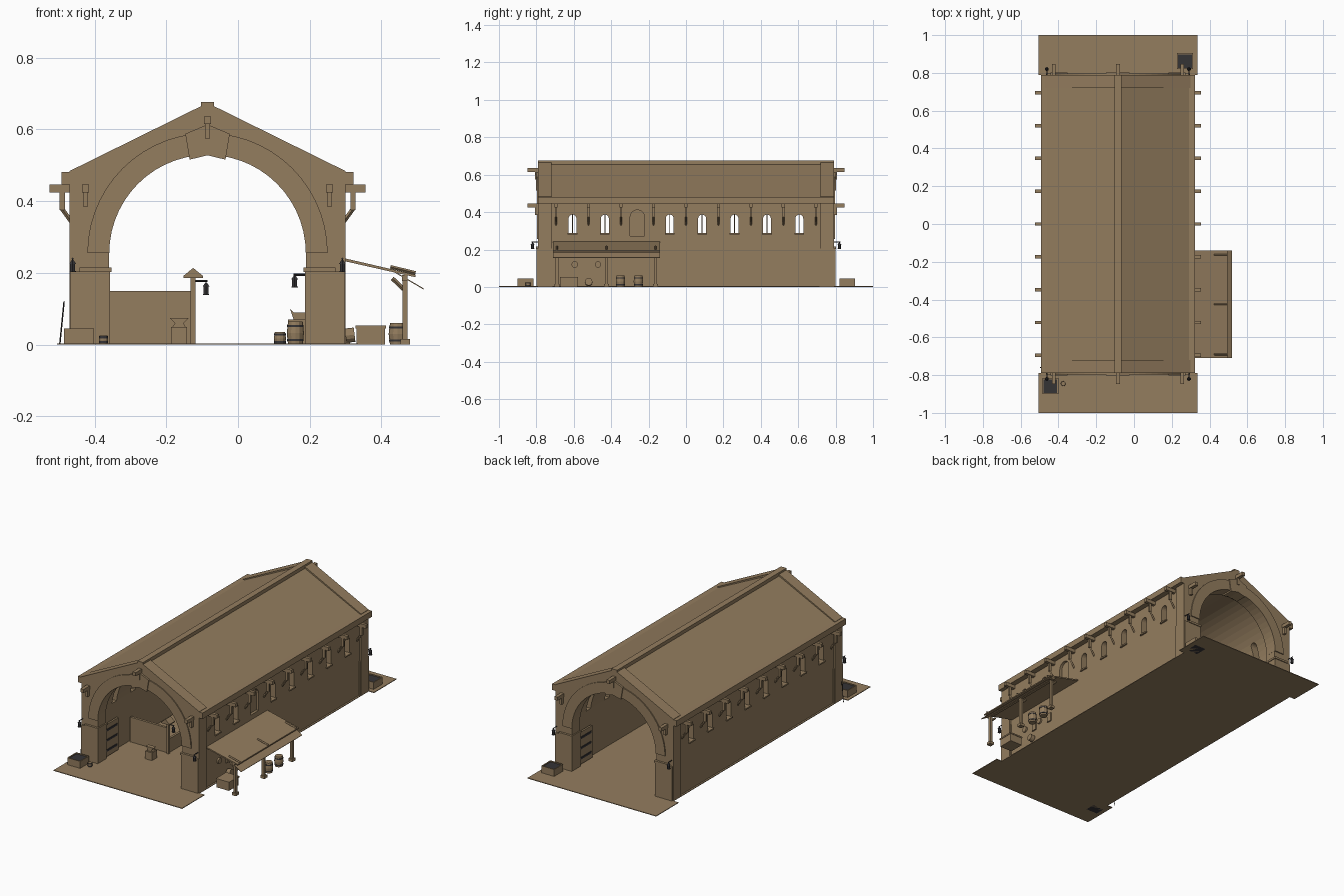
import bpy, bmesh, math
from mathutils import Vector

if "Cube" in bpy.data.objects:
    bpy.data.objects.remove(bpy.data.objects["Cube"])

CX = -0.085          # centre line of the hall
ZC = 0.255           # springing height of the arches


def material(name, col):
    m = bpy.data.materials.new(name)
    m.diffuse_color = (*col, 1)
    m.use_nodes = True
    m.node_tree.nodes["Principled BSDF"].inputs["Base Color"].default_value = m.diffuse_color
    return m


STONE = material("warm brown", (0.295, 0.205, 0.113))
IRON = material("dark iron", (0.035, 0.033, 0.036))


def finish(name, bm, mat):
    bmesh.ops.recalc_face_normals(bm, faces=bm.faces)
    me = bpy.data.meshes.new(name)
    bm.to_mesh(me)
    bm.free()
    me.materials.append(mat)
    ob = bpy.data.objects.new(name, me)
    bpy.context.collection.objects.link(ob)
    return ob


def box(name, x, y, z, mat=STONE):
    bm = bmesh.new()
    bmesh.ops.create_cube(bm, size=1)
    for v in bm.verts:
        v.co = [a + (b - a) * (c + 0.5) for (a, b), c in zip((x, y, z), v.co)]
    return finish(name, bm, mat)


def prism(name, pts, a, b, axis="y", mat=STONE):
    """Extrude a flat profile: (x, z) along y, or (y, z) along x."""
    bm = bmesh.new()
    put = (lambda p: (p[0], a, p[1])) if axis == "y" else (lambda p: (a, p[0], p[1]))
    f = bm.faces.new([bm.verts.new(put(p)) for p in pts])
    g = bmesh.ops.extrude_face_region(bm, geom=[f])
    move = Vector((0, b - a, 0) if axis == "y" else (b - a, 0, 0))
    bmesh.ops.translate(bm, vec=move, verts=[v for v in g["geom"] if isinstance(v, bmesh.types.BMVert)])
    return finish(name, bm, mat)


def rod(name, p, q, r, mat=STONE, sides=4, r2=None):
    p, q = Vector(p), Vector(q)
    bm = bmesh.new()
    bmesh.ops.create_cone(bm, cap_ends=True, segments=sides, radius1=r,
                          radius2=r if r2 is None else r2, depth=(q - p).length)
    rot = (q - p).to_track_quat("Z", "Y")
    for v in bm.verts:
        v.co = rot @ v.co + (p + q) / 2
    return finish(name, bm, mat)


def arc(r, a0=0, a1=180, n=28):
    return [(CX + r * math.cos(math.radians(a0 + (a1 - a0) * i / n)),
             ZC + r * math.sin(math.radians(a0 + (a1 - a0) * i / n))) for i in range(n + 1)]


def shell(hw, eave, ridge, r):
    """Gabled cross-section with an arched passage through it."""
    return [(CX - hw, 0), (CX - hw, eave), (CX, ridge), (CX + hw, eave), (CX + hw, 0),
            (CX + r, 0)] + arc(r) + [(CX - r, 0)]


def barrel(name, x, y, z, r, h):
    for i, (a, b) in enumerate(((0.85, 1), (1, 0.85))):
        rod(name, (x, y, z + h * i / 2), (x, y, z + h * (i + 1) / 2), r * a, STONE, 12, r * b)
    for t in (0.2, 0.8):
        rod(name + "_hoop", (x, y, z + h * t - 0.003), (x, y, z + h * t + 0.003), r * 0.97, IRON, 12)


def lantern(x, y, z):
    rod("lantern_body", (x, y, z), (x, y, z + 0.02), 0.008, IRON, 6)
    rod("lantern_cap", (x, y, z + 0.02), (x, y, z + 0.032), 0.011, IRON, 6, 0.002)
    rod("lantern_foot", (x, y, z - 0.003), (x, y, z), 0.010, IRON, 6)


# Ground slabs
box("floor", (-0.47, 0.30), (-0.79, 0.79), (0, 0.004))
for s in (-1, 1):
    box("forecourt", (-0.505, 0.335), sorted((s * 0.79, s)), (0, 0.004))

# Hall body with vault and arched windows
body = prism("hall_walls", shell(0.375, 0.472, 0.655, 0.300), -0.72, 0.72)


def window_profile(y, w, z0, z1):
    return [(y - w, z0), (y + w, z0)] + [
        (y + w * math.cos(math.pi * i / 8), z1 - w + w * math.sin(math.pi * i / 8)) for i in range(9)] + []


def cut(x0, x1, prof):
    c = prism("window_cutter", prof, x0, x1, "x")
    c.hide_render = True
    c.hide_set(True)
    m = body.modifiers.new("window", "BOOLEAN")
    m.object, m.operation, m.solver = c, "DIFFERENCE", "EXACT"


for i in range(8):
    y = -0.607 + 0.1733 * i
    for s in (-1, 1):
        x0, x1 = sorted((CX + s * 0.2, CX + s * 0.45))
        if s == 1 and i == 2:      # blind niche above the lean-to
            cut(CX + 0.36, CX + 0.45, window_profile(y, 0.038, 0.272, 0.412))
            continue
        cut(x0, x1, window_profile(y, 0.021, 0.288, 0.387))
        rod("window_bar", (CX + s * 0.35, y, 0.287), (CX + s * 0.35, y, 0.387), 0.002)
        box("window_sill", sorted((CX + s * 0.37, CX + s * 0.384)), (y - 0.026, y + 0.026), (0.280, 0.288))

# Roof, ridge and eaves
prism("roof", [(CX - 0.40, 0.455), (CX - 0.40, 0.470), (CX, 0.664), (CX + 0.40, 0.470),
               (CX + 0.40, 0.455), (CX, 0.648)], -0.72, 0.72)
box("ridge_cap", (CX - 0.018, CX + 0.018), (-0.79, 0.79), (0.655, 0.676))
for s in (-1, 1):
    box("eave_beam", sorted((CX + s * 0.37, CX + s * 0.407)), (-0.79, 0.79), (0.447, 0.482))

# Gable ends with arch ring, keystone, piers and projecting beams
for s in (-1, 1):
    def ys(a, b):
        return sorted((s * a, s * b))
    prism("gable_end", shell(0.385, 0.484, 0.674, 0.275), *ys(0.72, 0.79))
    prism("arch_ring", arc(0.335) + arc(0.274)[::-1], *ys(0.73, 0.796))
    prism("keystone", [(CX - 0.050, 0.516), (CX, 0.528), (CX + 0.050, 0.516), (CX + 0.062, 0.588),
                       (CX, 0.614), (CX - 0.062, 0.588)], *ys(0.73, 0.801))
    for d in (-1, 1):
        box("pier", sorted((CX + d * 0.272, CX + d * 0.382)), ys(0.715, 0.798), (0, 0.205))
        box("impost", sorted((CX + d * 0.268, CX + d * 0.357)), ys(0.712, 0.803), (0.203, 0.215))
        # Open gate leaf with iron straps
        box("gate_leaf", sorted((CX + d * 0.277, CX + d * 0.288)), ys(0.60, 0.715), (0.01, 0.20))
        for z in (0.04, 0.10, 0.16):
            box("gate_strap", sorted((CX + d * 0.274, CX + d * 0.278)), ys(0.61, 0.715), (z, z + 0.012), IRON)
        lx = CX + d * 0.376
        lantern(lx, s * 0.820, 0.205)
        rod("lantern_arm", (lx, s * 0.79, 0.24), (lx, s * 0.825, 0.24), 0.003, IRON)
    for x, z in ((CX - 0.34, 0.425), (CX + 0.34, 0.425), (CX, 0.615)):
        box("gable_beam", (x - 0.010, x + 0.010), ys(0.78, 0.848), (z, z + 0.021))
        box("gable_corbel", (x - 0.007, x + 0.007), ys(0.78, 0.806), (z - 0.040, z))

# Brackets along both long sides
for s in (-1, 1):
    for i in range(9):
        y = -0.695 + 0.1737 * i
        box("bracket_beam", sorted((CX + s * 0.36, CX + s * 0.440)), (y - 0.009, y + 0.009), (0.425, 0.446))
        box("bracket_post", sorted((CX + s * 0.398, CX + s * 0.413)), (y - 0.006, y + 0.006), (0.375, 0.426))
        rod("bracket_strut", (CX + s * 0.408, y, 0.382), (CX + s * 0.372, y, 0.332), 0.006)

# Lean-to shelter
prism("shelter_roof", [(0.288, 0.235), (0.288, 0.243), (0.495, 0.195), (0.495, 0.188)], -0.71, -0.14)
prism("shelter_flap", [(0.43, 0.205), (0.43, 0.208), (0.518, 0.157), (0.517, 0.154)], -0.71, -0.14)
box("shelter_beam", (0.457, 0.473), (-0.71, -0.14), (0.178, 0.194))
for y in (-0.69, -0.425, -0.163):
    box("shelter_post", (0.458, 0.473), (y - 0.008, y + 0.008), (0, 0.19))
    box("post_foot", (0.453, 0.480), (y - 0.014, y + 0.014), (0, 0.016))
    rod("shelter_brace", (0.465, y, 0.152), (0.430, y, 0.185), 0.006)
    rod("roof_batten", (0.425, y, 0.217), (0.495, y, 0.200), 0.005)

# Goods under the shelter
box("shelter_chest", (0.33, 0.41), (-0.67, -0.58), (0, 0.050))
box("chest_lid", (0.327, 0.413), (-0.673, -0.577), (0.045, 0.053))
for y in (-0.35, -0.255):
    barrel("barrel", 0.445, y, 0, 0.025, 0.060)
rod("wheel", (0.300, -0.52, 0.025), (0.325, -0.52, 0.028), 0.020, STONE, 12)
for y in (-0.595, -0.47):
    rod("round_shield", (0.288, y, 0.12), (0.300, y, 0.12), 0.017, STONE, 12)
for y in (-0.515, -0.385):
    box("wall_plaque", (0.288, 0.298), (y - 0.015, y + 0.015), (0.08, 0.13))

# Coal crates on the forecourts
for x, y in ((-0.443, -0.858), (0.270, 0.862)):
    for d in (-1, 1):
        box("crate_side", sorted((x + d * 0.036, x + d * 0.042)), (y - 0.042, y + 0.042), (0, 0.045))
        box("crate_end", (x - 0.042, x + 0.042), sorted((y + d * 0.036, y + d * 0.042)), (0, 0.045))
    box("coal", (x - 0.037, x + 0.037), (y - 0.037, y + 0.037), (0, 0.040), IRON)
barrel("bucket", -0.375, -0.845, 0.003, 0.013, 0.022)
rod("staff", (-0.497, -0.76, 0), (-0.485, -0.76, 0.12), 0.002, IRON)

# Stall inside the hall
box("stall_wall", (-0.375, -0.125), (-0.47, -0.455), (0, 0.150))
box("stall_side", (-0.138, -0.125), (-0.47, -0.25), (0, 0.085))
box("stall_post", (-0.132, -0.118), (-0.48, -0.465), (0, 0.195))
prism("post_roof", [(-0.152, 0.192), (-0.125, 0.214), (-0.098, 0.192), (-0.098, 0.186), (-0.152, 0.186)], -0.50, -0.45)
rod("lamp_arm", (-0.125, -0.475, 0.178), (-0.085, -0.475, 0.178), 0.003, IRON)
lantern(-0.089, -0.475, 0.142)

# Anvil on its block
box("anvil_block", (-0.187, -0.142), (-0.60, -0.555), (0, 0.050))
prism("anvil", [(-0.182, 0.05), (-0.147, 0.05), (-0.152, 0.06), (-0.138, 0.074), (-0.19, 0.074), (-0.176, 0.06)],
      -0.59, -0.565)

# Stores along the right wall
barrel("store_barrel", 0.160, -0.42, 0, 0.024, 0.065)
barrel("small_barrel", 0.117, -0.50, 0, 0.017, 0.035)
box("store_chest", (0.14, 0.21), (-0.38, -0.22), (0, 0.070))
prism("trough", [(0.145, 0.10), (0.155, 0.07), (0.20, 0.07), (0.21, 0.10), (0.20, 0.09), (0.155, 0.09)], -0.36, -0.24)
lantern(0.158, -0.70, 0.162)
rod("lamp_hook", (0.155, -0.70, 0.195), (0.20, -0.70, 0.195), 0.003, IRON)
